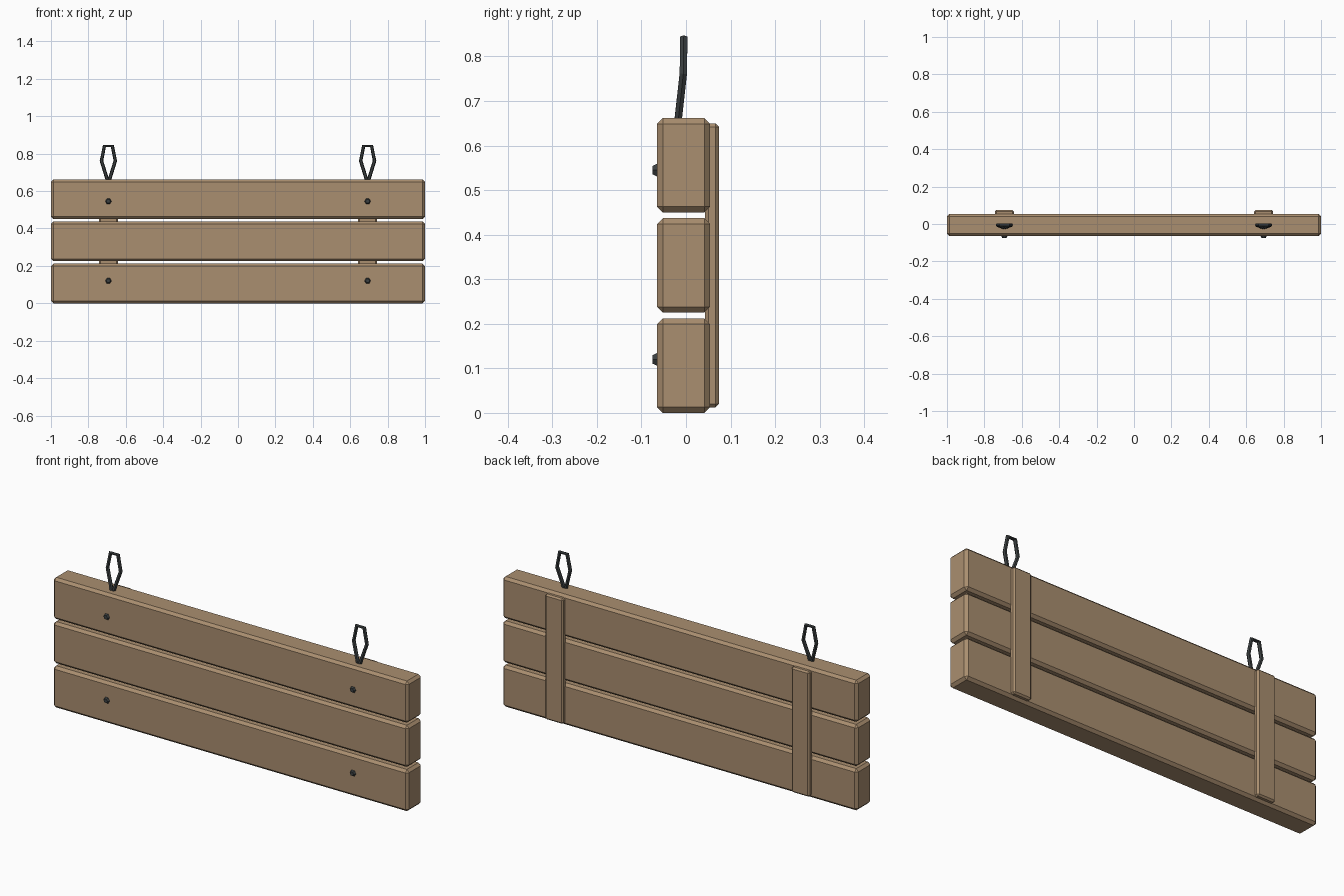
import bpy, bmesh, math
from mathutils import Matrix, Vector

if "Cube" in bpy.data.objects:
    bpy.data.objects.remove(bpy.data.objects["Cube"])


def material(name, rgb):
    m = bpy.data.materials.new(name)
    m.diffuse_color = (*rgb, 1)
    m.use_nodes = True
    m.node_tree.nodes["Principled BSDF"].inputs["Base Color"].default_value = m.diffuse_color
    return m


wood = material("brown wood", (0.40, 0.272, 0.16))
iron = material("dark iron", (0.045, 0.052, 0.054))


def finish(name, bm, mat):
    bmesh.ops.recalc_face_normals(bm, faces=bm.faces[:])
    me = bpy.data.meshes.new(name)
    bm.to_mesh(me)
    bm.free()
    me.materials.append(mat)
    ob = bpy.data.objects.new(name, me)
    bpy.context.collection.objects.link(ob)
    return ob


def chamfered_box(name, lo, hi, chamfer, mat):
    lo, hi = Vector(lo), Vector(hi)
    bm = bmesh.new()
    bmesh.ops.create_cube(bm, size=1, matrix=Matrix.Translation((lo + hi) / 2)
                          @ Matrix.Diagonal((*(hi - lo), 1)))
    bmesh.ops.bevel(bm, geom=bm.edges[:], offset=chamfer, segments=1,
                    profile=0.5, affect='EDGES')
    return finish(name, bm, mat)


def bolt(name, x, z):
    bm = bmesh.new()
    # wide end sits on the plank, narrow end faces the front
    bmesh.ops.create_cone(bm, cap_ends=True, segments=6, radius1=0.019, radius2=0.011,
                          depth=0.014, matrix=Matrix.Translation((x, -0.068, z))
                          @ Matrix.Rotation(math.pi / 2, 4, 'X')
                          @ Matrix.Rotation(math.pi / 6, 4, 'Z'))
    return finish(name, bm, iron)


def loop(name, x):
    # closed ring of centre points, each with a six-sided cross-section
    half = [(0.004, -0.018, 0.655), (0.037, -0.006, 0.762), (0.021, -0.005, 0.842)]
    pts = [Vector(p) for p in half] + [Vector((-a, b, c)) for a, b, c in reversed(half)]
    n, sides, r = len(pts), 6, 0.0095
    bm = bmesh.new()
    rings = []
    for i, p in enumerate(pts):
        t = (pts[(i + 1) % n] - pts[i - 1]).normalized()
        side = t.cross(Vector((0, 1, 0))).normalized()
        up = side.cross(t)
        rings.append([bm.verts.new(p + Vector((x, 0, 0))
                      + side * r * math.cos(k * math.tau / sides)
                      + up * r * math.sin(k * math.tau / sides)) for k in range(sides)])
    for i in range(n):
        a, b = rings[i], rings[(i + 1) % n]
        for k in range(sides):
            j = (k + 1) % sides
            bm.faces.new((a[k], a[j], b[j], b[k]))
    return finish(name, bm, iron)


# three horizontal planks
for i, z in enumerate((0.0, 0.225, 0.45)):
    chamfered_box(f"plank_{i + 1}", (-1, -0.065, z), (1, 0.054, z + 0.212), 0.013, wood)

# back battens, bolts and hanging loops on both sides
for label, x in (("left", -0.693), ("right", 0.693)):
    chamfered_box(f"back_batten_{label}", (x - 0.051, 0.043, 0.012),
                  (x + 0.051, 0.074, 0.65), 0.008, wood)
    bolt(f"lower_bolt_{label}", x, 0.12)
    bolt(f"upper_bolt_{label}", x, 0.545)
    loop(f"hanging_loop_{label}", x)
